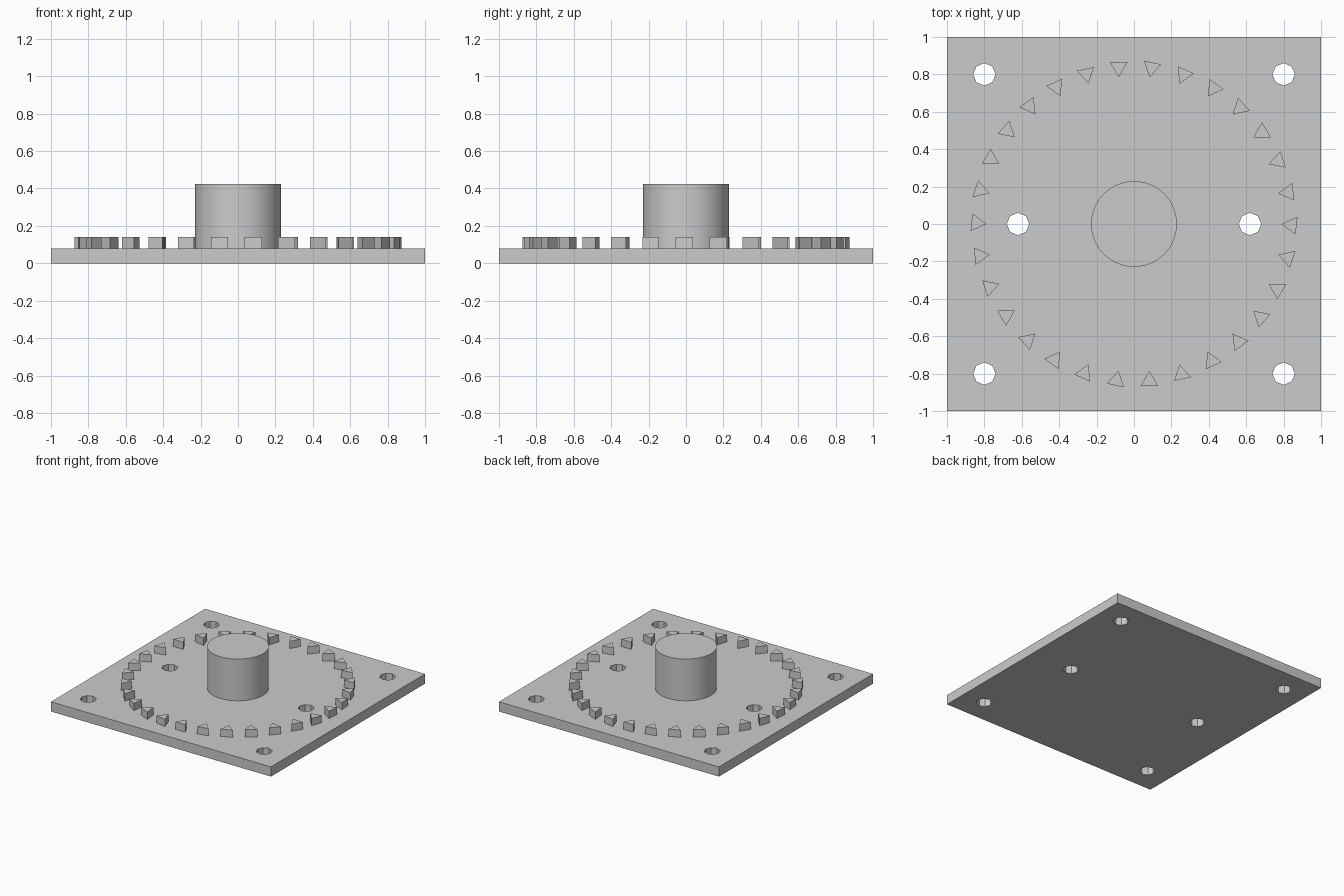
import bpy
import bmesh
from math import radians, cos, sin
from mathutils import Matrix

cube = bpy.data.objects.get("Cube")
if cube:
    bpy.data.objects.remove(cube, do_unlink=True)

PLATE_TOP = 0.08

grey = bpy.data.materials.new("plain_grey")
grey.use_nodes = True
colour = (0.6, 0.6, 0.6, 1)
grey.diffuse_color = colour
grey.node_tree.nodes["Principled BSDF"].inputs["Base Color"].default_value = colour


def prism(bm, sides, radius, x, y, z0, z1, turn=0.0):
    """Add an upright prism whose first corner points along the turn angle."""
    place = Matrix.Translation((x, y, (z0 + z1) / 2)) @ Matrix.Rotation(turn, 4, "Z")
    # Blender's circle starts on the +y axis or +x axis, so set the corners directly
    ring = [place @ Matrix.Rotation(radians(360 * i / sides), 4, "Z") for i in range(sides)]
    half = (z1 - z0) / 2
    low = [bm.verts.new((m @ Matrix.Translation((radius, 0, -half))).translation) for m in ring]
    high = [bm.verts.new((m @ Matrix.Translation((radius, 0, half))).translation) for m in ring]
    bm.faces.new(low[::-1])
    bm.faces.new(high)
    for i in range(sides):
        j = (i + 1) % sides
        bm.faces.new((low[i], low[j], high[j], high[i]))


def finish(bm, name):
    mesh = bpy.data.meshes.new(name)
    bm.to_mesh(mesh)
    bm.free()
    mesh.materials.append(grey)
    obj = bpy.data.objects.new(name, mesh)
    bpy.context.collection.objects.link(obj)
    return obj


def activate(obj):
    bpy.ops.object.select_all(action="DESELECT")
    obj.select_set(True)
    bpy.context.view_layer.objects.active = obj


# Square base plate
bm = bmesh.new()
bmesh.ops.create_cube(bm, size=1, matrix=Matrix.Translation((0, 0, PLATE_TOP / 2))
                      @ Matrix.Diagonal((2, 2, PLATE_TOP, 1)))
plate = finish(bm, "base_plate")

# Eight-sided bolt holes: four corners and two beside the post
bm = bmesh.new()
for side in (-1, 1):
    for x, y in ((0.8, 0.8), (0.8, -0.8), (0.62, 0)):
        prism(bm, 8, 0.06, side * x, y, -0.1, 0.2)
cutter = finish(bm, "hole_cutter")
cutter.hide_render = True
cut = plate.modifiers.new("bolt_holes", "BOOLEAN")
cut.operation = "DIFFERENCE"
cut.solver = "EXACT"
cut.object = cutter
activate(plate)
bpy.ops.object.modifier_apply(modifier=cut.name)
bpy.data.objects.remove(cutter, do_unlink=True)

# Central post
bm = bmesh.new()
prism(bm, 96, 0.229, 0, 0, PLATE_TOP, 0.423)
post = finish(bm, "centre_post")
activate(post)
bpy.ops.object.shade_smooth_by_angle(angle=radians(30))

# Ring of triangular teeth pointing inward, each slightly twisted
bm = bmesh.new()
COUNT = 30
for i in range(COUNT):
    step = radians(360 * i / COUNT)
    at = step - radians(0.4)
    prism(bm, 3, 0.054, 0.842 * cos(at), 0.842 * sin(at), PLATE_TOP, 0.14,
          step + radians(174))
finish(bm, "tooth_ring")
